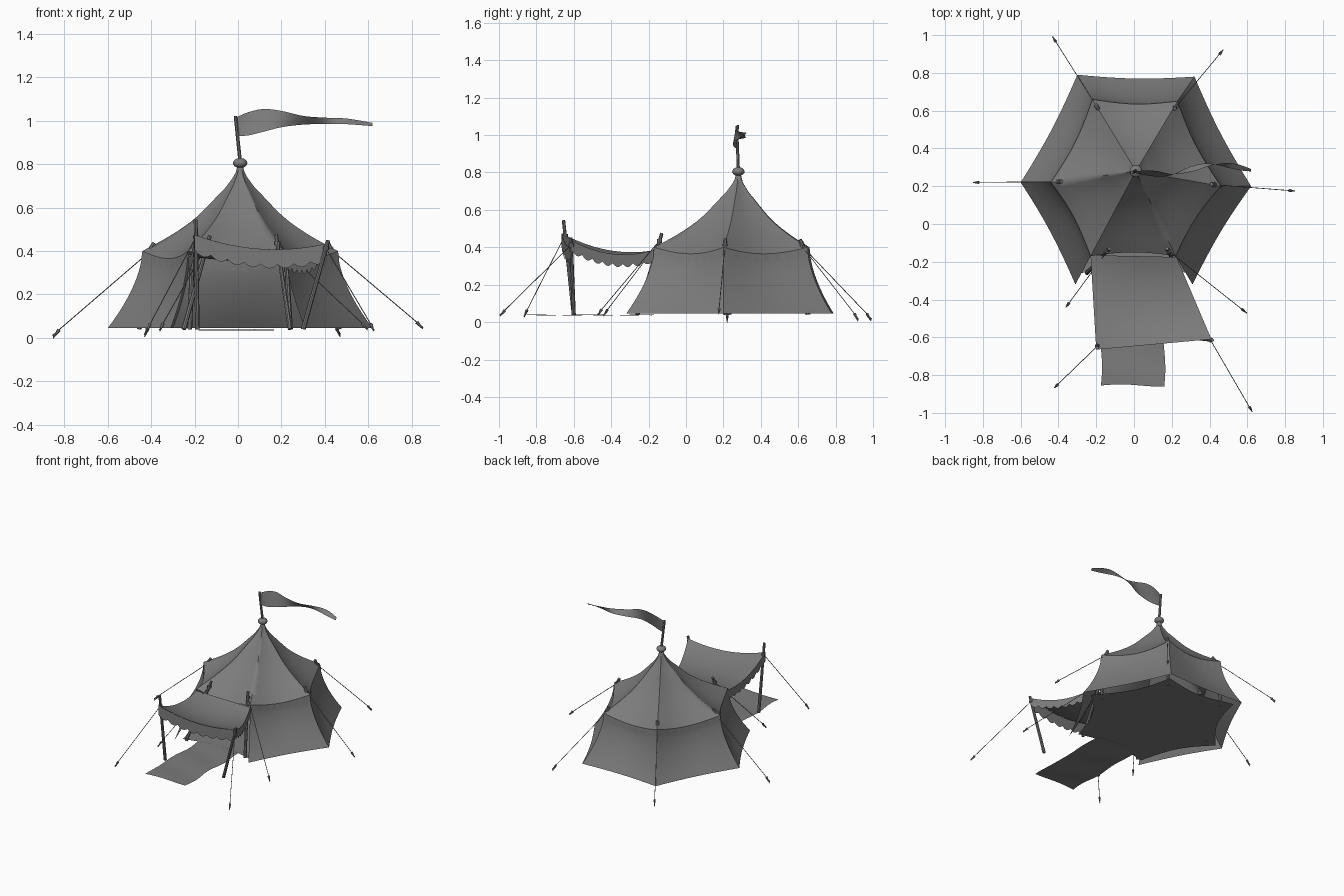
import bpy, bmesh, math
from mathutils import Vector

if "Cube" in bpy.data.objects:
    bpy.data.objects.remove(bpy.data.objects["Cube"], do_unlink=True)

grey = bpy.data.materials.new("grey_canvas")
colour = (0.2, 0.2, 0.2, 1)
grey.diffuse_color = colour
grey.use_nodes = True
grey.node_tree.nodes["Principled BSDF"].inputs["Base Color"].default_value = colour


def finish(name, bm, angle=40):
    bmesh.ops.remove_doubles(bm, verts=bm.verts, dist=0.0004)
    mesh = bpy.data.meshes.new(name)
    bm.to_mesh(mesh)
    bm.free()
    mesh.materials.append(grey)
    ob = bpy.data.objects.new(name, mesh)
    bpy.context.collection.objects.link(ob)
    bpy.ops.object.select_all(action="DESELECT")
    ob.select_set(True)
    bpy.context.view_layer.objects.active = ob
    bpy.ops.object.shade_smooth_by_angle(angle=math.radians(angle))
    return ob


def sheet(bm, point, nu, nv):
    """Grid surface sampled from point(u, v)."""
    g = [[bm.verts.new(point(i / nu, j / nv)) for j in range(nv + 1)] for i in range(nu + 1)]
    for i in range(nu):
        for j in range(nv):
            bm.faces.new((g[i][j], g[i][j + 1], g[i + 1][j + 1], g[i + 1][j]))


def rod(bm, a, b, r1, r2, sides=8):
    a, b = Vector(a), Vector(b)
    d = b - a
    m = d.to_track_quat("Z", "Y").to_matrix().to_4x4()
    m.translation = (a + b) / 2
    bmesh.ops.create_cone(bm, cap_ends=True, segments=sides, radius1=r1, radius2=r2,
                          depth=d.length, matrix=m)


def curve(points, t):
    """Smooth interpolation of (x, value...) rows at x = t."""
    for k in range(len(points) - 1):
        if t <= points[k + 1][0] or k == len(points) - 2:
            p0, p1, p2, p3 = (points[max(0, min(len(points) - 1, k + o))] for o in (-1, 0, 1, 2))
            h = p2[0] - p1[0]
            s = (t - p1[0]) / h
            out = []
            for c in range(1, len(p1)):
                m1 = (p2[c] - p0[c]) / (p2[0] - p0[0]) * h
                m2 = (p3[c] - p1[c]) / (p3[0] - p1[0]) * h
                out.append((2*s**3 - 3*s*s + 1) * p1[c] + (s**3 - 2*s*s + s) * m1
                           + (3*s*s - 2*s**3) * p2[c] + (s**3 - s*s) * m2)
            return out


def bow(u):
    return 4 * u * (1 - u)


# Tent plan: corners run anticlockwise, side 3 is the open front
apex = Vector((0.01, 0.28, 0.8))
eave = [Vector(p) for p in ((0.23, 0.65), (-0.22, 0.66), (-0.44, 0.22),
                            (-0.23, -0.17), (0.22, -0.17), (0.46, 0.2))]
base = [Vector(p) for p in ((0.32, 0.78), (-0.3, 0.79), (-0.6, 0.22),
                            (-0.31, -0.32), (0.31, -0.32), (0.62, 0.2))]
EAVE_Z, BASE_Z, SAG = 0.4, 0.045, 0.035


def edge(ring, i, u, pull):
    p = ring[i].lerp(ring[(i + 1) % 6], u)
    return p + (apex.xy - p).normalized() * pull * bow(u)


# Roof
roof_profile = [(0, 0.8), (0.1, 0.72), (0.22, 0.66), (0.45, 0.555), (0.7, 0.475), (1, EAVE_Z)]
bm = bmesh.new()
for i in range(6):
    def roof_point(u, v):
        xy = apex.xy.lerp(edge(eave, i, u, 0.02), v)
        return (*xy, curve(roof_profile, v)[0] - SAG * bow(u) * v * v)
    sheet(bm, roof_point, 12, 14)
finish("roof", bm, 60)

# Walls and scalloped roof valance, left off the open front
walls, trim = bmesh.new(), bmesh.new()
for i in (0, 1, 2, 4, 5):
    def wall_point(u, v):
        xy = edge(eave, i, u, 0.02).lerp(edge(base, i, u, 0.015), v ** 1.7)
        top = EAVE_Z - SAG * bow(u)
        return (*xy, top + (BASE_Z - top) * v)

    def trim_point(u, v):
        xy = edge(eave, i, u, 0.02)
        xy += (xy - apex.xy).normalized() * 0.006 * v
        drop = 0.04 + 0.016 * abs(math.sin(u * 8 * math.pi))
        return (*xy, EAVE_Z - SAG * bow(u) - drop * v)
    sheet(walls, wall_point, 12, 10)
    sheet(trim, trim_point, 64, 2)
finish("walls", walls, 35)
finish("roof_valance", trim, 35)

# Groundsheet with edges drawn in between the corners
bm = bmesh.new()
inner = [apex.xy.lerp(p, 0.9) for p in base]
for i in range(6):
    sheet(bm, lambda u, v: (*apex.xy.lerp(edge(inner, i, u, 0.05), v), 0.044), 10, 2)
finish("groundsheet", bm)

# Entrance carpet
bm = bmesh.new()
sheet(bm, lambda u, v: (-0.175 + 0.335 * u + 0.006 * math.sin(v * 11),
                        -0.855 + 0.68 * v + 0.006 * math.sin(u * 5),
                        0.037 + 0.003 * math.sin(v * 14 + u * 2)), 8, 20)
finish("carpet", bm)

# Awning canopy: v runs from the tent to the front edge
corners = [Vector(p) for p in ((-0.23, -0.165, 0.385), (0.225, -0.175, 0.385),
                               (-0.2, -0.665, 0.475), (0.41, -0.61, 0.435))]


def canopy(u, v):
    p = corners[0].lerp(corners[1], u).lerp(corners[2].lerp(corners[3], u), v)
    p.z -= 0.045 * bow(v) + 0.045 * bow(u) * v
    return p


bm = bmesh.new()
sheet(bm, canopy, 14, 14)
finish("awning", bm)


# Awning valance on the two sides and the front
def hanging(path, count, drop):
    def point(u, v):
        p = path(u)
        p.z -= v * (drop + 0.018 * abs(math.sin(u * count * math.pi)))
        return p
    return point


bm = bmesh.new()
sheet(bm, hanging(lambda u: canopy(u, 1), 8, 0.07), 64, 2)
sheet(bm, hanging(lambda u: canopy(0, u), 8, 0.05), 64, 2)
sheet(bm, hanging(lambda u: canopy(1, u), 8, 0.05), 64, 2)
finish("awning_valance", bm)

# Poles: (top, foot) for the six tent corners and the two awning corners
poles = [((0.215, 0.61, 0.44), (0.3, 0.74, 0.04)), ((-0.19, 0.61, 0.44), (-0.28, 0.75, 0.04)),
         ((-0.385, 0.225, 0.437), (-0.57, 0.22, 0.04)), ((-0.13, -0.13, 0.47), (-0.25, -0.26, 0.04)),
         ((0.175, -0.13, 0.475), (0.24, -0.26, 0.04)), ((0.41, 0.21, 0.445), (0.58, 0.19, 0.04)),
         ((-0.195, -0.655, 0.545), (-0.187, -0.6, 0.04)), ((0.415, -0.615, 0.45), (0.3, -0.6, 0.04))]
pegs = [(0.47, 0.92, 0.02), (-0.43, 0.99, 0.02), (-0.85, 0.22, 0.015), (-0.36, -0.44, 0.04),
        (0.595, -0.47, 0.045), (0.85, 0.175, 0.05), (-0.42, -0.865, 0.035), (0.625, -0.993, 0.04)]
wood, ropes, stakes = bmesh.new(), bmesh.new(), bmesh.new()
for k, ((top, foot), peg) in enumerate(zip(poles, pegs)):
    top, foot, peg = Vector(top), Vector(foot), Vector(peg)
    if k < 6 and k not in (3, 4):
        # Hidden corner poles bend outward under the eave with the cloth
        knee = Vector((*(eave[k].lerp(apex.xy, 0.04)), 0.38))
        rod(wood, knee, top, 0.011, 0.01)
        rod(wood, foot.lerp(Vector((*apex.xy, 0.04)), 0.2), knee, 0.011, 0.011)
    else:
        rod(wood, foot, top, 0.011, 0.009)
    tie = top.lerp(foot, 0.09 if k != 6 else 0.16)
    rod(ropes, tie, peg, 0.0022, 0.0022, 6)
    rod(ropes, tie - Vector((0, 0, 0.008)), tie + Vector((0, 0, 0.008)), 0.014, 0.014)
    # Peg driven in at the end of the rope
    way = (peg - tie).normalized()
    rod(stakes, peg - way * 0.035, peg + Vector((0, 0, -0.015 if k < 3 else -0.008)), 0.009, 0.002, 6)
    rod(stakes, peg, peg - Vector((0, 0, 0.02 if k == 2 else 0.01)), 0.004, 0.001, 6)
finish("poles", wood)
finish("guy_ropes", ropes)
finish("pegs", stakes)

# Finial ball with its collar
bm = bmesh.new()
bmesh.ops.create_uvsphere(bm, u_segments=20, v_segments=12, radius=0.033)
bmesh.ops.scale(bm, vec=(1, 1, 0.7), verts=bm.verts)
bmesh.ops.translate(bm, vec=(0.01, 0.28, 0.805), verts=bm.verts)
rod(bm, (0.01, 0.28, 0.755), (0.01, 0.28, 0.79), 0.022, 0.013, 12)
finish("finial", bm)

# Flagpole
bm = bmesh.new()
rod(bm, (0.01, 0.28, 0.81), (-0.012, 0.272, 1.022), 0.009, 0.008)
finish("flagpole", bm)

# Pennant: rows of x, y, lower z, upper z
pennant = [(-0.01, 0.273, 0.928, 1.015), (0.05, 0.272, 0.933, 1.04), (0.12, 0.266, 0.95, 1.054),
           (0.2, 0.262, 0.97, 1.045), (0.3, 0.29, 0.982, 1.022), (0.4, 0.314, 0.985, 1.014),
           (0.5, 0.31, 0.984, 1.01), (0.62, 0.285, 0.975, 0.99)]


def pennant_point(u, v):
    x = -0.01 + 0.63 * u
    y, low, high = curve(pennant, x)
    return (x, y + 0.03 * (v - 0.5) * math.sin(u * 9), low + (high - low) * v)


bm = bmesh.new()
sheet(bm, pennant_point, 32, 4)
finish("pennant", bm)
